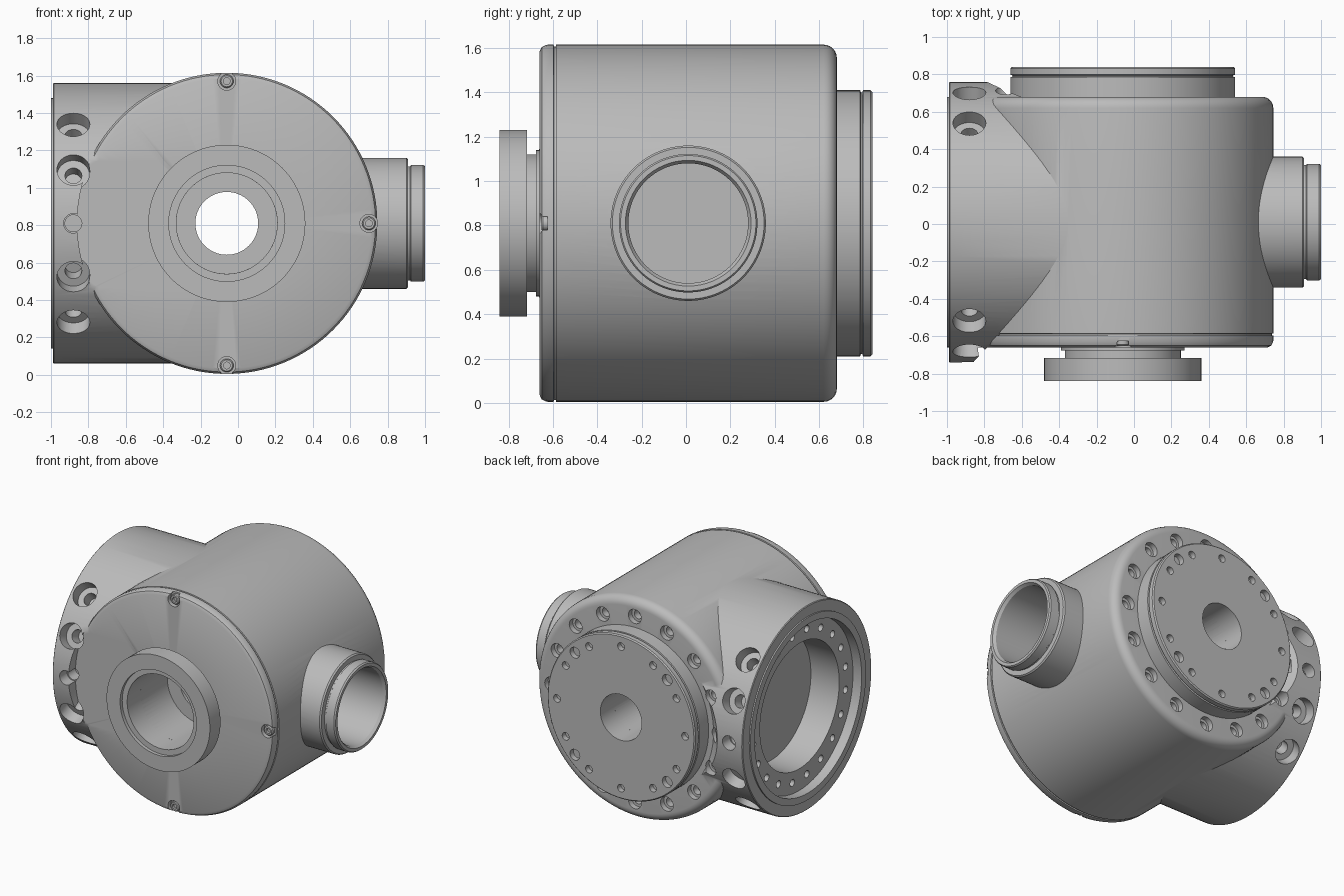
import bpy, bmesh
from math import pi, sin, cos, radians
from mathutils import Vector, Matrix

old = bpy.data.objects.get("Cube")
if old:
    bpy.data.objects.remove(old)

grey = bpy.data.materials.new("machined_grey")
grey.use_nodes = True
COLOUR = (0.5, 0.5, 0.5, 1)
grey.diffuse_color = COLOUR
grey.node_tree.nodes["Principled BSDF"].inputs["Base Color"].default_value = COLOUR

CX, CY, CZ = -0.06, 0.01, 0.81
X, Y = Vector((1, 0, 0)), Vector((0, 1, 0))
DRUM = Vector((CX, 0, CZ))      # origin of the front-to-back axis
CROSS = Vector((0, CY, CZ))     # origin of the side-to-side axis


def lathe(name, profile, origin, axis, steps=96):
    """Revolve (radius, height) points around an axis through origin."""
    bm = bmesh.new()
    vs = [bm.verts.new((r, 0, h)) for r, h in profile]
    es = [bm.edges.new(p) for p in zip(vs, vs[1:])]
    bmesh.ops.spin(bm, geom=vs + es, cent=(0, 0, 0), axis=(0, 0, 1),
                   angle=2 * pi, steps=steps)
    bmesh.ops.remove_doubles(bm, verts=bm.verts, dist=1e-5)
    bmesh.ops.recalc_face_normals(bm, faces=bm.faces)
    turn = axis.to_track_quat('Z', 'Y').to_matrix().to_4x4()
    bm.transform(Matrix.Translation(origin) @ turn)
    mesh = bpy.data.meshes.new(name)
    bm.to_mesh(mesh)
    bm.free()
    mesh.materials.append(grey)
    ob = bpy.data.objects.new(name, mesh)
    bpy.context.scene.collection.objects.link(ob)
    return ob


def pin(r, h0, h1, origin, axis, steps=24):
    return lathe("cutter", [(0, h0), (r, h0), (r, h1), (0, h1)], origin, axis, steps)


def combine(target, others, operation):
    """Apply one boolean against a group of helpers, then drop the helpers."""
    group = bpy.data.collections.new("helpers")
    bpy.context.scene.collection.children.link(group)
    for ob in others:
        ob.hide_render = True
        group.objects.link(ob)
    mod = target.modifiers.new("bool", 'BOOLEAN')
    mod.operation, mod.operand_type = operation, 'COLLECTION'
    mod.collection, mod.solver = group, 'EXACT'
    bpy.context.view_layer.objects.active = target
    bpy.ops.object.modifier_apply(modifier=mod.name)
    for ob in others:
        bpy.data.objects.remove(ob)
    bpy.data.collections.remove(group)


def on_drum(angle, r, y):
    return Vector((CX + r * cos(angle), y, CZ + r * sin(angle)))


# Main housing: drum with grooved front cap and rounded back edge
back_round = [(0.745 + 0.06 * cos(a), 0.62 + 0.06 * sin(a))
              for a in (radians(d) for d in range(0, 91, 15))]
housing = lathe("housing", [(0, -0.66), (0.775, -0.66), (0.795, -0.65), (0.805, -0.63),
                            (0.805, -0.597), (0.797, -0.595), (0.797, -0.587),
                            (0.805, -0.585)] + back_round + [(0, 0.68)], DRUM, Y, 128)

# Side barrel, trimmed flush with the drum faces
barrel = lathe("barrel", [(0, -1), (0.67, -1), (0.67, -0.99), (0.745, -0.99),
                          (0.75, -0.985), (0.75, -0.2), (0, -0.2)], CROSS, X, 128)
combine(barrel, [
    lathe("trim", [(0, -0.9), (0.8, -0.9), (0.8, -0.66), (0, -0.66)], DRUM, Y),
    lathe("trim", [(0, 0.68), (0.64, 0.68), (0.77, 0.8), (0, 0.8)], DRUM, Y)], 'DIFFERENCE')

# Nozzle on the opposite side
nozzle = lathe("nozzle", [(0, 0.3), (0.35, 0.3), (0.35, 0.9), (0.342, 0.91), (0.305, 0.91),
                          (0.305, 0.92), (0.312, 0.925), (0.312, 0.99), (0.305, 1),
                          (0, 1)], CROSS, X)
combine(housing, [barrel, nozzle], 'UNION')

# Bores: shaft, nozzle and barrel opening
cuts = [
    lathe("shaft_bore", [(0, -0.9), (0.27, -0.9), (0.27, -0.35), (0.168, -0.35),
                         (0.168, 0.9), (0, 0.9)], DRUM, Y, 64),
    lathe("nozzle_bore", [(0, 0.3), (0.27, 0.3), (0.27, 0.98), (0.29, 1.01),
                          (0, 1.01)], CROSS, X, 64),
    lathe("barrel_bore", [(0, -1.1), (0.62, -1.1), (0.62, -0.93), (0.46, -0.93),
                          (0.46, -0.7), (0, -0.7)], CROSS, X)]
# Small bolt holes inside the barrel flange
for i in range(20):
    a = 2 * pi * (i + 0.5) / 20
    cuts.append(pin(0.026, -0.96, -0.88, CROSS + Vector((0, cos(a), sin(a))) * 0.54, X, 16))
# Counterbored radial holes on the front and back of the barrel
for side in (-1, 1):
    for deg in (-45, -22.5, 0, 22.5, 45):
        out = Vector((0, side * cos(radians(deg)), sin(radians(deg))))
        base = Vector((-0.88, CY, CZ))
        wide = 0.052 if deg == 0 else 0.088
        cuts.append(lathe("counterbore", [(0, 0.58), (0.045, 0.58), (0.045, 0.665),
                                          (wide, 0.665), (wide, 0.9), (0, 0.9)],
                          base, out, 32))
# Counterbored ring of holes in the back face
for i in range(16):
    p = on_drum(2 * pi * i / 16, 0.68, 0.68)
    cuts.append(lathe("back_hole", [(0, -0.09), (0.032, -0.09), (0.032, -0.04),
                                    (0.052, -0.04), (0.052, 0.05), (0, 0.05)], p, Y, 24))
# Screw pockets in the front cap
screw_angles = (0, pi / 2, -pi / 2)
for a in screw_angles:
    cuts += [pin(0.048, -0.05, 0.035, on_drum(a, 0.76, -0.66), Y),
             pin(0.03, -0.05, 0.035, on_drum(a, 0.8, -0.66), Y)]
combine(housing, cuts, 'DIFFERENCE')

parts = [housing]

# Cap screws with hex sockets
for i, a in enumerate(screw_angles):
    p = on_drum(a, 0.76, -0.625)
    parts.append(lathe(f"cap_screw_{i + 1}", [(0, -0.005), (0.036, -0.005), (0.036, 0.02),
                                              (0.03, 0.026), (0.018, 0.026), (0.018, 0.008),
                                              (0, 0.008)], p, -Y, 24))

# Front flange ring on a short neck
parts.append(lathe("front_flange", [(0.27, -0.64), (0.33, -0.64), (0.33, -0.675), (0.31, -0.675),
                                    (0.31, -0.717), (0.42, -0.717), (0.42, -0.84),
                                    (0.31, -0.84), (0.31, -0.815), (0.27, -0.815),
                                    (0.27, -0.64)], DRUM, Y))

# Back output disc with edge groove and bolt holes
disc = lathe("back_disc", [(0.168, 0.66), (0.6, 0.66), (0.6, 0.785), (0.59, 0.788),
                           (0.59, 0.795), (0.6, 0.798), (0.6, 0.832), (0.592, 0.84),
                           (0.168, 0.84), (0.168, 0.66)], DRUM, Y)
holes = [pin(0.028, -0.04, 0.02, on_drum(2 * pi * i / 12, 0.52, 0.84), Y, 16)
         for i in range(12)]
holes += [pin(0.04, -0.04, 0.02, on_drum(pi / 4 + pi / 2 * i, 0.53, 0.84), Y, 20)
          for i in range(4)]
combine(disc, holes, 'DIFFERENCE')
parts.append(disc)

bpy.ops.object.select_all(action='DESELECT')
for ob in parts:
    ob.select_set(True)
bpy.context.view_layer.objects.active = housing
bpy.ops.object.shade_smooth_by_angle(angle=radians(30))
